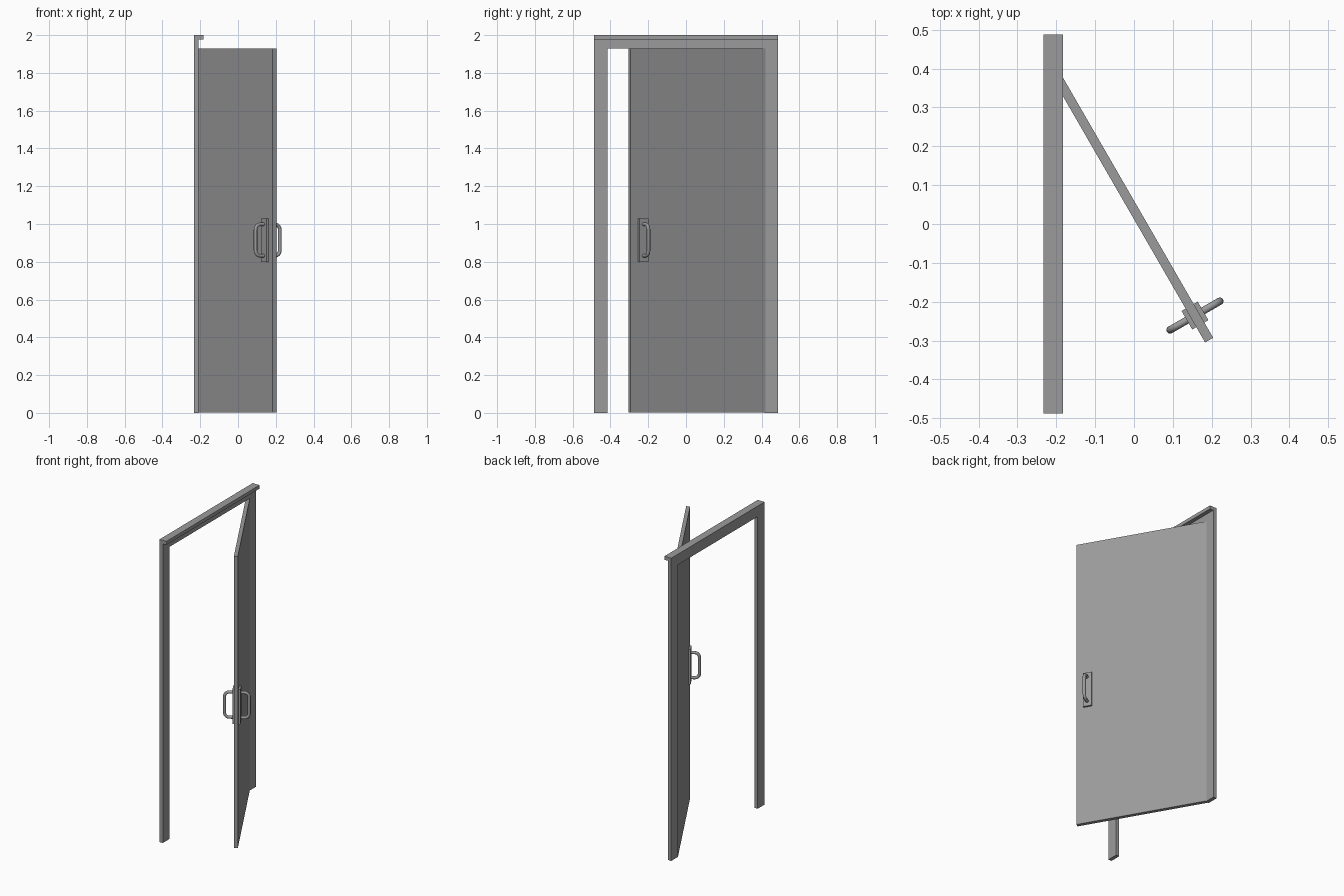
import bpy, math
from mathutils import Matrix, Vector

if "Cube" in bpy.data.objects:
    bpy.data.objects.remove(bpy.data.objects["Cube"])

grey = bpy.data.materials.new("plain grey")
grey.diffuse_color = (0.33, 0.33, 0.33, 1)
grey.use_nodes = True
grey.node_tree.nodes["Principled BSDF"].inputs["Base Color"].default_value = grey.diffuse_color

W, H = 0.415, 1.93            # half opening width, opening height
XB, T = -0.233, 0.024         # back plane of the frame, thickness
# door space: x along the leaf from the hinge, y through its thickness
swing = Matrix.Translation((XB + 0.001, W - 0.001, 0)) @ Matrix.Rotation(math.radians(-60), 4, 'Z')


def box(name, lo, hi, mat=Matrix()):
    xs = [mat @ Vector((x, y, z)) for x in (lo[0], hi[0]) for y in (lo[1], hi[1]) for z in (lo[2], hi[2])]
    faces = [(0, 1, 3, 2), (4, 6, 7, 5), (0, 4, 5, 1), (2, 3, 7, 6), (0, 2, 6, 4), (1, 5, 7, 3)]
    me = bpy.data.meshes.new(name)
    me.from_pydata(xs, [], faces)
    me.materials.append(grey)
    ob = bpy.data.objects.new(name, me)
    bpy.context.collection.objects.link(ob)
    return ob


# frame: two posts, head and projecting head lip
for side, s in (("left", -1), ("right", 1)):
    y0, y1 = sorted((s * W, s * 0.487))
    box(side + "_post", (XB, y0, 0), (XB + T, y1, H))
box("head", (XB, -0.487, H), (XB + T, 0.487, 2.0))
box("head_lip", (XB + T, -0.487, 1.977), (-0.183, 0.487, 2.0))

# open door leaf
box("door_leaf", (0, 0, 0.003), (0.83, T, H - 0.001), swing)

# plate and bent-bar handle on each face
S, MID, R = 0.757, T / 2, 0.028
for side, s in (("inner", -1), ("outer", 1)):
    y0, y1 = sorted((MID + s * T / 2, MID + s * 0.024))
    box(side + "_handle_plate", (S - 0.0275, y0, 0.80), (S + 0.0275, y1, 1.03), swing)

    reach, z0, z1 = 0.074, 0.832, 0.998
    path = [(0.02, z0)]
    for cz, a0 in ((z0 + R, -90), (z1 - R, 0)):
        for i in range(7):
            a = math.radians(a0 + 15 * i)
            path.append((reach - R + R * math.cos(a), cz + R * math.sin(a)))
    path.append((0.02, z1))
    cu = bpy.data.curves.new(side + "_handle", 'CURVE')
    cu.dimensions = '3D'
    cu.bevel_depth = 0.0095
    cu.bevel_resolution = 4
    cu.use_fill_caps = True
    sp = cu.splines.new('POLY')
    sp.points.add(len(path) - 1)
    for p, (d, z) in zip(sp.points, path):
        p.co = (*(swing @ Vector((S, MID + s * d, z))), 1)
    cu.materials.append(grey)
    ob = bpy.data.objects.new(side + "_handle", cu)
    bpy.context.collection.objects.link(ob)
    bpy.ops.object.select_all(action='DESELECT')
    ob.select_set(True)
    bpy.context.view_layer.objects.active = ob
    bpy.ops.object.convert(target='MESH')
    bpy.ops.object.shade_smooth_by_angle(angle=math.radians(40))
